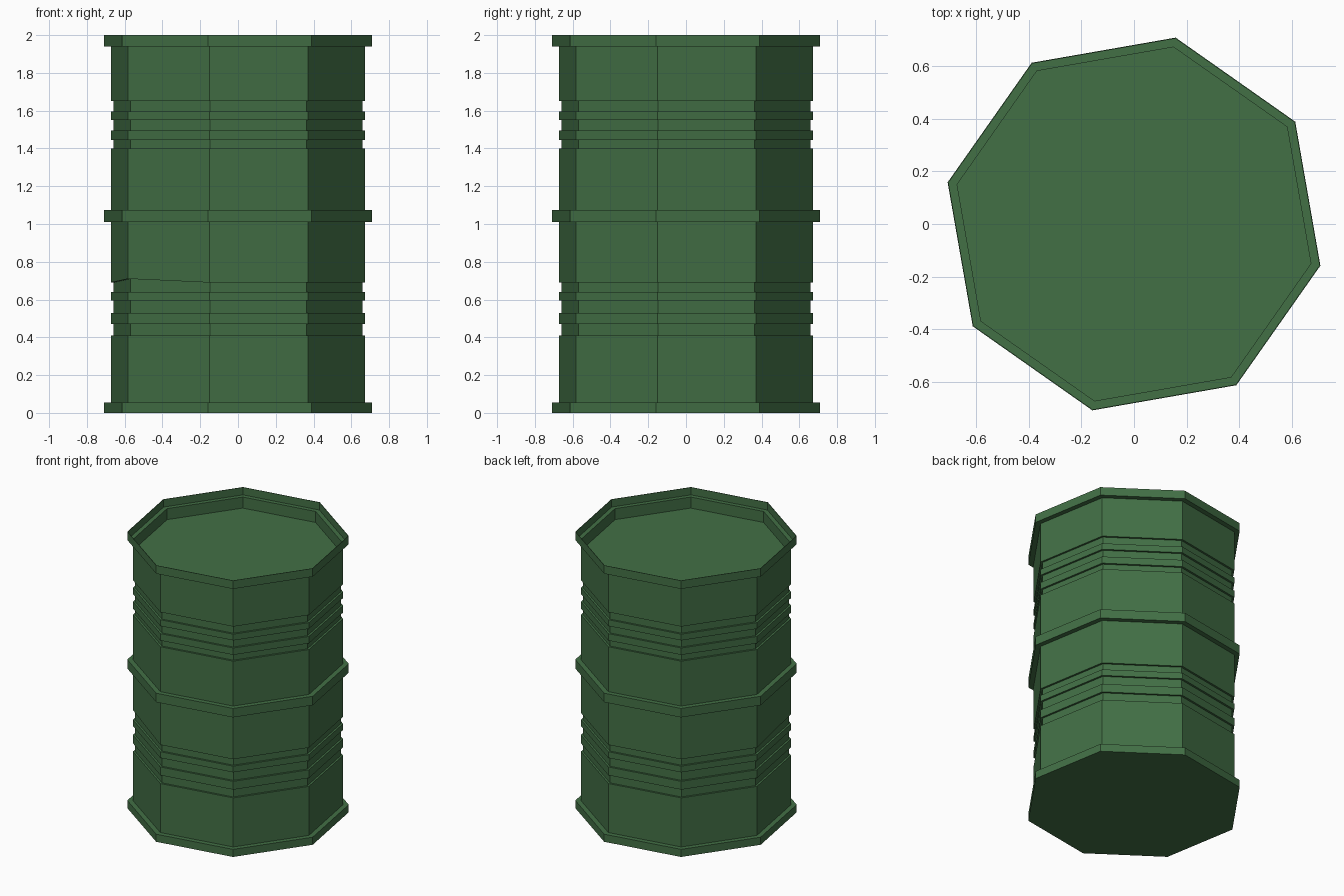
import bpy, bmesh, math

if "Cube" in bpy.data.objects:
    bpy.data.objects.remove(bpy.data.objects["Cube"])

SIDES = 8
TURN = math.radians(32.4)
BODY, GROOVE, RIM = 0.690, 0.675, 0.727

# Stepped bands of the drum wall: (radius, height where the band ends)
bands = [(RIM, 0.055), (BODY, 0.41),
         (GROOVE, 0.47), (BODY, 0.53), (GROOVE, 0.595), (BODY, 0.64), (GROOVE, 0.69),
         (BODY, 1.01), (RIM, 1.075), (BODY, 1.40),
         (GROOVE, 1.445), (BODY, 1.495), (GROOVE, 1.55), (BODY, 1.595), (GROOVE, 1.65),
         (BODY, 1.94), (RIM, 2.0)]
profile, z = [], 0.0
for r, top in bands:
    profile += [(r, z), (r, top)]
    z = top
# Rim lip, ledge and sunken lid
profile += [(0.723, 2.0), (0.723, 1.945), (BODY, 1.945), (BODY, 1.865)]

bm = bmesh.new()
rings = []
for r, h in profile:
    rings.append([bm.verts.new((r * math.cos(TURN + i * math.tau / SIDES),
                                r * math.sin(TURN + i * math.tau / SIDES), h))
                  for i in range(SIDES)])
for a, b in zip(rings, rings[1:]):
    for i in range(SIDES):
        j = (i + 1) % SIDES
        bm.faces.new((a[i], a[j], b[j], b[i]))
bm.faces.new(rings[0][::-1])
bm.faces.new(rings[-1])

# Small dent: one corner of the lower groove's top edge is raised
for ring in rings:
    if abs(ring[4].co.z - 0.69) < 1e-4:
        ring[4].co.z = 0.71

mesh = bpy.data.meshes.new("drum_barrel")
bm.to_mesh(mesh)
bm.free()
drum = bpy.data.objects.new("drum_barrel", mesh)
bpy.context.collection.objects.link(drum)

# Green paint
mat = bpy.data.materials.new("green_paint")
mat.diffuse_color = (0.055, 0.16, 0.06, 1)
mat.use_nodes = True
mat.node_tree.nodes["Principled BSDF"].inputs["Base Color"].default_value = mat.diffuse_color
mesh.materials.append(mat)
